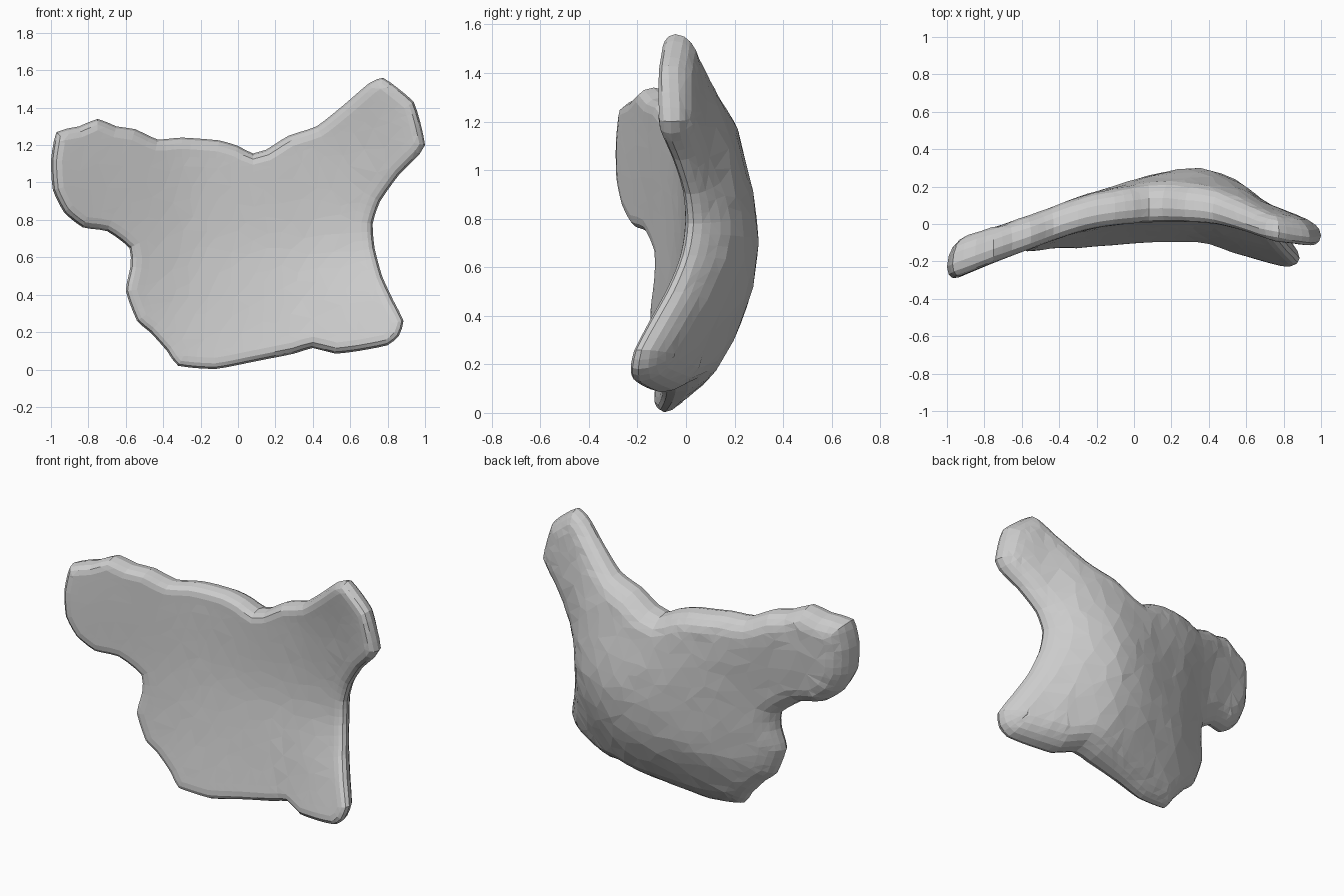
import bpy, random
from mathutils import Vector
from mathutils.geometry import delaunay_2d_cdt

if "Cube" in bpy.data.objects:
    bpy.data.objects.remove(bpy.data.objects["Cube"])

random.seed(4)

# Outline of the broken plate seen from the front (x, z), clockwise
OUTLINE = [(-.97, 1.27), (-.85, 1.30), (-.75, 1.34), (-.65, 1.30), (-.55, 1.285), (-.43, 1.23),
           (-.3, 1.24), (-.1, 1.225), (0, 1.195), (.08, 1.155), (.15, 1.175), (.27, 1.25),
           (.42, 1.30), (.56, 1.41), (.7, 1.53), (.775, 1.56), (.86, 1.50), (.94, 1.43),
           (.975, 1.32), (1, 1.2), (.97, 1.15), (.86, 1.04), (.76, .9), (.72, .78),
           (.73, .65), (.77, .5), (.83, .37), (.885, .26), (.86, .18), (.8, .13),
           (.65, .1), (.52, .085), (.4, .115), (.3, .085), (.1, .045), (-.12, .003),
           (-.32, .02), (-.38, .1), (-.47, .2), (-.54, .26), (-.6, .42), (-.575, .55),
           (-.58, .65), (-.7, .74), (-.83, .76), (-.93, .84), (-.99, .96), (-1, 1.12)]

# Depth (y) of the two faces, sampled on a coarse x / z lattice
XS = [-1, -.6, -.2, .3, .55, .74, .95]
ZS = [0, .35, .7, 1.1, 1.5]
BACK = [[-.20, -.12, -.04, .01, -.05, -.12, -.20],
        [-.17, -.06, .13, .22, .13, .01, -.13],
        [-.12, -.02, .17, .30, .23, .08, -.04],
        [-.10, .03, .17, .23, .19, .10, .02],
        [-.09, .02, .12, .12, .08, .05, .01]]
FRONT = [[-.31, -.20, -.13, -.13, -.20, -.27, -.33],
         [-.31, -.165, -.07, -.05, -.10, -.15, -.22],
         [-.31, -.15, -.03, .015, .00, -.025, -.09],
         [-.31, -.15, -.02, .015, .00, -.035, -.11],
         [-.29, -.15, -.02, -.01, -.05, -.09, -.13]]


def hermite(ts, vs, t):
    t = min(max(t, ts[0]), ts[-1])
    i = max(k for k in range(len(ts) - 1) if ts[k] <= t)
    def slope(k):
        a, b = max(k - 1, 0), min(k + 1, len(ts) - 1)
        return (vs[b] - vs[a]) / (ts[b] - ts[a])
    h = ts[i + 1] - ts[i]
    u = (t - ts[i]) / h
    return ((2*u**3 - 3*u*u + 1) * vs[i] + (u**3 - 2*u*u + u) * h * slope(i)
            + (3*u*u - 2*u**3) * vs[i + 1] + (u**3 - u*u) * h * slope(i + 1))


def depth(table, p):
    return hermite(ZS, [hermite(XS, row, p.x) for row in table], p.y)


# Subdivide the outline with a smooth curve through the corners
rim = []
corners = [Vector(p) for p in OUTLINE]
M = len(corners)
for i in range(M):
    p0, a, b, p3 = (corners[(i + k) % M] for k in (-1, 0, 1, 2))
    n = max(1, round((b - a).length / .05))
    for k in range(n):
        u = k / n
        rim.append(a + u * (b - a) + u * (1 - u) * .25 * ((1 - u) * (a - p0 - (b - a))
                                                         - u * (p3 - b - (b - a))))
N = len(rim)


def rim_distance(p):
    best = 9
    for i in range(N):
        a, b = rim[i], rim[(i + 1) % N]
        u = min(max((p - a).dot(b - a) / (b - a).length_squared, 0), 1)
        best = min(best, (p - a.lerp(b, u)).length)
    return best


def inside(p):
    hit = False
    for i in range(N):
        a, b = rim[i], rim[(i + 1) % N]
        if (a.y > p.y) != (b.y > p.y) and p.x < a.x + (p.y - a.y) / (b.y - a.y) * (b.x - a.x):
            hit = not hit
    return hit


# Inset rings for the rounded edge, then a jittered interior lattice
points = list(rim)
for off in (.01, .03, .06, .1):
    for i in range(N):
        t = (rim[(i + 1) % N] - rim[i - 1]).normalized()
        p = rim[i] + Vector((t.y, -t.x)) * off
        if inside(p) and rim_distance(p) > off * .85:
            points.append(p)
STEP = .09
for i in range(23):
    for j in range(18):
        p = Vector((-1 + (i + .5 * (j % 2)) * STEP, j * STEP))
        p += Vector((random.uniform(-.03, .03), random.uniform(-.03, .03)))
        if inside(p) and rim_distance(p) > .14:
            points.append(p)

edges = [(i, (i + 1) % N) for i in range(N)]
flat, _, tris, *_ = delaunay_2d_cdt(points, edges, [], 0, 1e-5)
tris = [t for t in tris if inside(sum((flat[i] for i in t), Vector((0, 0))) / 3)]


def swell(d, radius):
    return (1 - (1 - min(d / radius, 1)) ** 2) ** .5


# Lift the flat net to front and back: tight front edge, softly rounded back
verts, front_id, back_id = [], [], []
for p in flat:
    d = rim_distance(p)
    f, b = depth(FRONT, p), depth(BACK, p)
    seam = f + (b - f) * .38
    front_id.append(len(verts))
    if d < 1e-4:
        back_id.append(len(verts))
        verts.append((p.x, seam, p.y))
    else:
        back_id.append(len(verts) + 1)
        bump = random.uniform(-.003, .003)
        verts.append((p.x, seam + (f - seam) * swell(d, .055), p.y))
        verts.append((p.x, seam + (b + bump - seam) * swell(d, .1), p.y))
faces = [[front_id[i] for i in t] for t in tris]
faces += [[back_id[i] for i in reversed(t)] for t in tris]

mesh = bpy.data.meshes.new("curved_plate")
mesh.from_pydata(verts, [], faces)
mesh.validate()
mesh.update()
plate = bpy.data.objects.new("curved_plate", mesh)
bpy.context.collection.objects.link(plate)
